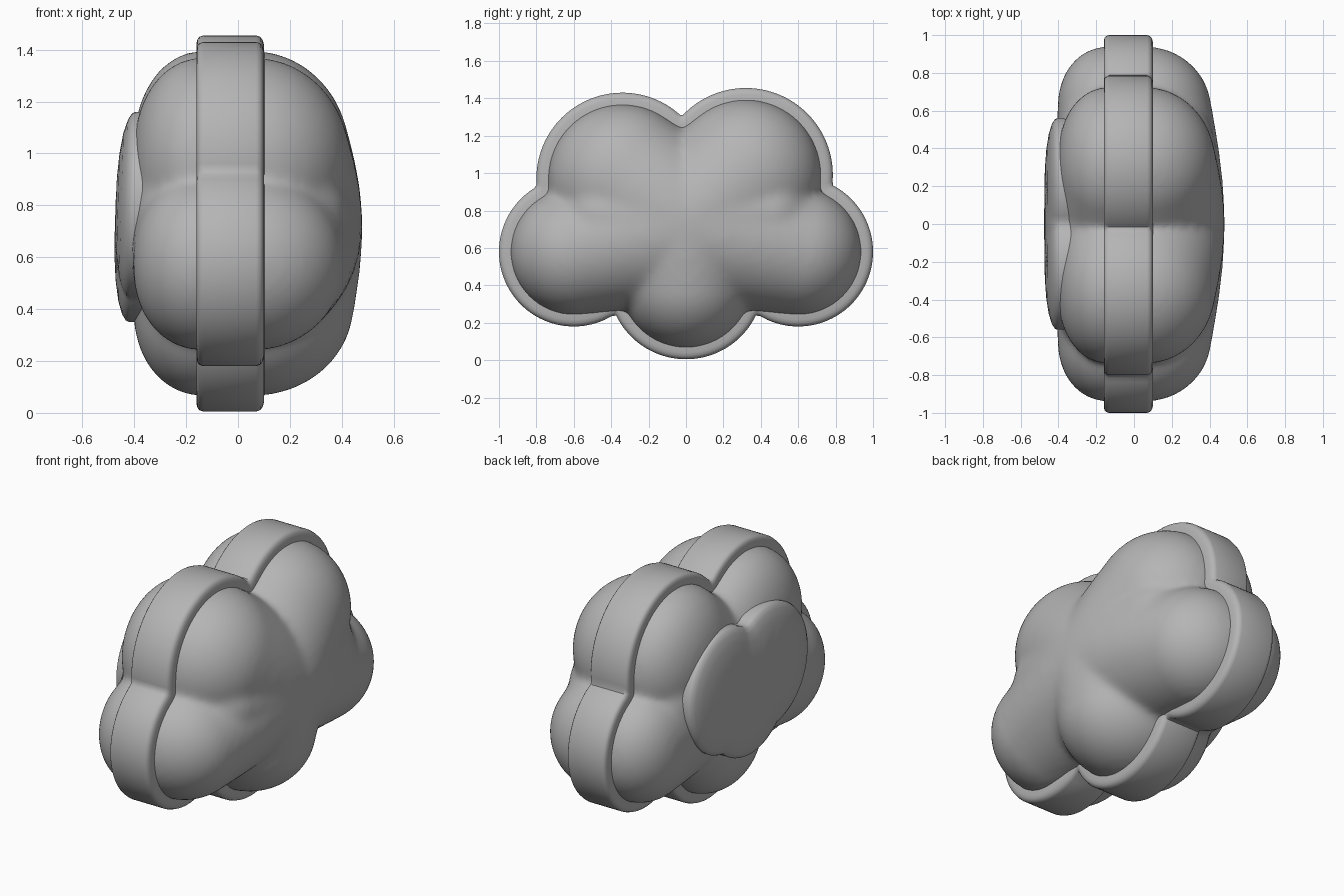
import bpy, bmesh, math

if "Cube" in bpy.data.objects:
    bpy.data.objects.remove(bpy.data.objects["Cube"])

# One flat colour
grey = bpy.data.materials.new("soft grey")
grey.diffuse_color = (0.46, 0.46, 0.46, 1)
grey.use_nodes = True
grey.node_tree.nodes["Principled BSDF"].inputs["Base Color"].default_value = grey.diffuse_color

# Cloud lobes: (y, z, radius of the band, +x reach)
LOBES = [(-0.34, 0.97, 0.46, 0.432), (0.32, 0.99, 0.465, 0.432),
         (-0.60, 0.58, 0.40, 0.41), (0.60, 0.58, 0.40, 0.41),
         (0.0, 0.42, 0.415, 0.447)]
# Fillers that soften the creases between upper and side lobes
FILLERS = [(-0.43, 0.77, 0.34, 0.425), (0.43, 0.77, 0.34, 0.425)]
CORE = (0.0, 0.72, 0.42, 0.48)
PLATE = [(-0.20, 0.80, 0.36), (0.20, 0.80, 0.36), (0.0, 0.73, 0.38)]
CENTRE_Z = 0.70


def outline(circles, inset, n):
    """Points around the union of circles, measured from the centre."""
    pts = []
    for i in range(n):
        a = 2 * math.pi * i / n
        dy, dz = math.cos(a), math.sin(a)
        reach = 0.01
        for c in circles:
            y, z, r = c[0], c[1] - CENTRE_Z, c[2] - inset
            b = y * dy + z * dz
            disc = b * b - (y * y + z * z - r * r)
            if r > 0 and disc >= 0:
                reach = max(reach, b + math.sqrt(disc))
        pts.append((reach * dy, CENTRE_Z + reach * dz))
    return pts


def loft(bm, rings):
    """Skin rings of (x, points) and cap both ends."""
    loops = [[bm.verts.new((x, y, z)) for y, z in pts] for x, pts in rings]
    n = len(loops[0])
    for a, b in zip(loops, loops[1:]):
        for i in range(n):
            j = (i + 1) % n
            bm.faces.new((a[i], a[j], b[j], b[i]))
    bm.faces.new(list(reversed(loops[0])))
    bm.faces.new(loops[-1])


def finish(name, bm):
    bmesh.ops.recalc_face_normals(bm, faces=bm.faces)
    me = bpy.data.meshes.new(name)
    bm.to_mesh(me)
    bm.free()
    me.materials.append(grey)
    ob = bpy.data.objects.new(name, me)
    bpy.context.collection.objects.link(ob)
    bpy.ops.object.select_all(action='DESELECT')
    bpy.context.view_layer.objects.active = ob
    ob.select_set(True)
    return ob


def circle(y, z, r, n=64):
    return [(y + r * math.cos(2 * math.pi * i / n),
             z + r * math.sin(2 * math.pi * i / n)) for i in range(n)]


def puff(bm, y, z, r, x0, x1, left, right):
    """Rounded drum: domed from x0 to left and from x1 to right."""
    steps = 14
    rings = []
    for k in range(steps + 1):
        a = math.pi / 2 * (1 - k / steps)
        s = max(math.cos(a), 0.02) ** 0.88
        rings.append((x0 + (left - x0) * math.sin(a), circle(y, z, r * s)))
    for k in range(steps + 1):
        a = math.pi / 2 * k / steps
        s = max(math.cos(a), 0.02)
        rings.append((x1 + (right - x1) * math.sin(a), circle(y, z, r * s)))
    loft(bm, rings)


# Puffy body: each lobe runs into the core, all melted together
bm = bmesh.new()
STEPS = 9
for y, z, r, reach in LOBES + FILLERS:
    for k in range(STEPS):
        t = k / STEPS
        mix = [a + (b - a) * t for a, b in zip((y, z, r - 0.06), CORE)]
        right = reach + (CORE[3] - reach) * math.sin(t * math.pi / 2)
        puff(bm, *mix, -0.14, 0.06, -0.405 - 0.02 * t, right)
puff(bm, *CORE[:3], -0.14, 0.06, -0.425, CORE[3])
body = finish("cloud_body", bm)
rm = body.modifiers.new("melt", 'REMESH')
rm.mode = 'VOXEL'
rm.voxel_size = 0.018
rm.use_smooth_shade = True
sm = body.modifiers.new("soften", 'SMOOTH')
sm.factor = 0.5
sm.iterations = 20

# Raised band around the rim
bm = bmesh.new()
profile = [(-0.160, 0.08), (-0.160, 0.03), (-0.156, 0.014), (-0.148, 0.005),
           (-0.133, 0.0), (0.070, 0.0), (0.086, 0.006), (0.095, 0.018),
           (0.100, 0.035), (0.102, 0.08)]
loft(bm, [(x, outline(LOBES, d, 240)) for x, d in profile])
finish("rim_band", bm)
bpy.ops.object.shade_smooth_by_angle(angle=math.radians(40))

# Shallow domed plate on the left side, leaning in slightly at the top
bm = bmesh.new()
profile = [(-0.475, 0.34), (-0.473, 0.25), (-0.466, 0.16), (-0.453, 0.08),
           (-0.437, 0.03), (-0.422, 0.006), (-0.410, 0.0), (-0.34, 0.0)]
loft(bm, [(x, outline(PLATE, d, 120)) for x, d in profile])
for v in bm.verts:
    v.co.x += 0.03 * (v.co.z - CENTRE_Z)
finish("side_plate", bm)
bpy.ops.object.shade_smooth_by_angle(angle=math.radians(40))
